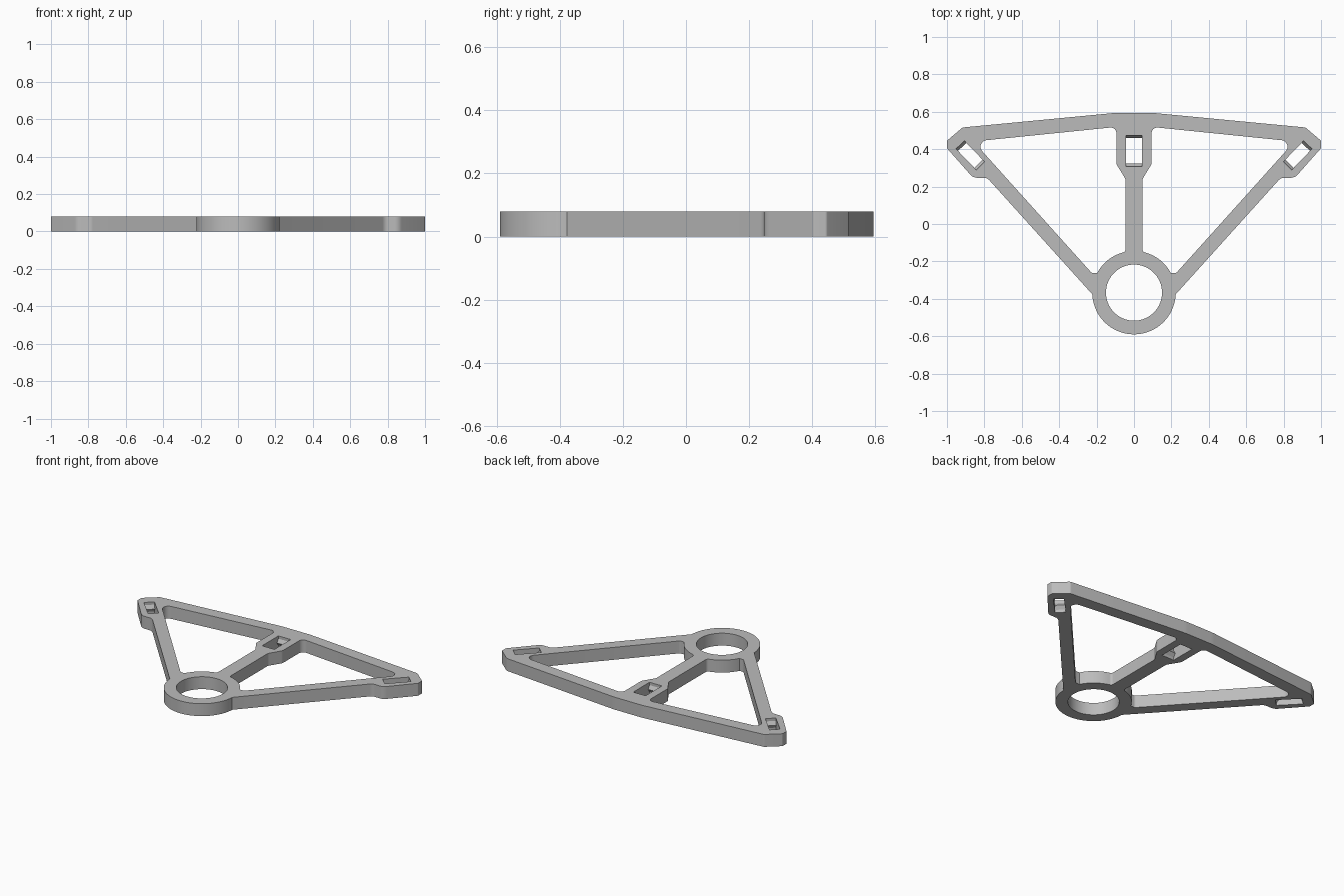
import bpy, bmesh, math
from mathutils import Vector, Matrix

if "Cube" in bpy.data.objects:
    bpy.data.objects.remove(bpy.data.objects["Cube"])

THICK = 0.08
RING = Vector((0, -0.367))
RING_R, BORE_R = 0.223, 0.15

grey = bpy.data.materials.new("plain grey")
grey.use_nodes = True
grey.diffuse_color = (0.5, 0.5, 0.5, 1)
grey.node_tree.nodes["Principled BSDF"].inputs["Base Color"].default_value = (0.5, 0.5, 0.5, 1)


def arc(center, r, a0, a1, n):
    """Points on an arc, angles in degrees."""
    steps = [math.radians(a0 + (a1 - a0) * i / n) for i in range(n + 1)]
    return [center + Vector((math.cos(a), math.sin(a))) * r for a in steps]


def rounded(corners, n=6):
    """Round each (x, y, radius) corner of a closed outline."""
    out = []
    for i, (x, y, r) in enumerate(corners):
        p = Vector((x, y))
        if r == 0:
            out.append(p)
            continue
        a = (Vector(corners[i - 1][:2]) - p).normalized()
        b = (Vector(corners[(i + 1) % len(corners)][:2]) - p).normalized()
        half = a.angle(b) / 2
        reach = r / math.tan(half)
        mid = p + (a + b).normalized() * r / math.sin(half)
        s, e = p + a * reach - mid, p + b * reach - mid
        sweep = s.angle_signed(e)
        out += [mid + Matrix.Rotation(-sweep * k / n, 2) @ s for k in range(n + 1)]
    return out


def mirror(points):
    return [Vector((-p.x, p.y)) for p in reversed(points)]


def smooth(ob):
    bpy.ops.object.select_all(action='DESELECT')
    ob.select_set(True)
    bpy.context.view_layer.objects.active = ob
    bpy.ops.object.shade_smooth_by_angle(angle=math.radians(30))


def add_mesh(name, mesh):
    ob = bpy.data.objects.new(name, mesh)
    mesh.materials.clear()
    mesh.materials.append(grey)
    bpy.context.collection.objects.link(ob)
    return ob


# Outer edge: right half, then mirrored, with the ring closing the bottom
half = rounded([(0, 0.594, 0), (0.1, 0.594, 0.3), (0.917, 0.516, 0.02),
                (1.0, 0.445, 0.01), (1.0, 0.405, 0.01), (0.86, 0.247, 0.05),
                (0.785, 0.247, 0.04), (0.222, -0.377, 0), (0, -0.3, 0)])[1:-1]
outer = half + arc(RING, RING_R, -4, -176, 40) + mirror(half)

# Window between the middle post, rear bar, arm and ring
ring_side = [(p.x, p.y, 0) for p in arc(RING, RING_R, 28, 73, 12)]
window = rounded(ring_side + [(0.045, -0.148, 0.018), (0.045, 0.24, 0.03),
                              (0.094, 0.32, 0.03), (0.094, 0.519, 0.03),
                              (0.858, 0.441, 0.035), (0.226, -0.262, 0.018)])

# Slots: centre, long direction, half length, half width
tilt = math.radians(46)
slots = [("middle", Vector((0, 0.391)), math.pi / 2, 0.083, 0.044),
         ("left", Vector((0.875, 0.367)), tilt, 0.078, 0.031),
         ("right", Vector((-0.875, 0.367)), math.pi - tilt, 0.078, 0.031)]
holes = []
for _, c, ang, hl, hw in slots:
    rot = Matrix.Rotation(ang, 2)
    holes.append([c + rot @ Vector((sx * hl, sy * hw))
                  for sx, sy in ((-1, -1), (1, -1), (1, 1), (-1, 1))])

# Frame plate: filled flat outline with holes, given its thickness
curve = bpy.data.curves.new("frame_outline", 'CURVE')
curve.dimensions = '2D'
curve.fill_mode = 'BOTH'
curve.extrude = THICK / 2
for pts in [outer, window, mirror(window), arc(RING, BORE_R, 0, 354, 59)] + holes:
    spline = curve.splines.new('POLY')
    spline.points.add(len(pts) - 1)
    for sp, p in zip(spline.points, pts):
        sp.co = (p.x, p.y, 0, 1)
    spline.use_cyclic_u = True
helper = bpy.data.objects.new("frame_outline", curve)
bpy.context.collection.objects.link(helper)
bpy.context.view_layer.update()
plate = bpy.data.meshes.new_from_object(
    helper.evaluated_get(bpy.context.evaluated_depsgraph_get()))
bpy.data.objects.remove(helper)
bm = bmesh.new()
bm.from_mesh(plate)
bmesh.ops.remove_doubles(bm, verts=bm.verts, dist=0.0002)
bmesh.ops.translate(bm, verts=bm.verts, vec=(0, 0, THICK / 2))
bmesh.ops.recalc_face_normals(bm, faces=bm.faces)
bm.to_mesh(plate)
bm.free()
smooth(add_mesh("frame_plate", plate))

# Wedge ridges at both ends of every slot
for name, c, ang, hl, hw in slots:
    bm = bmesh.new()
    for end in (-1, 1):
        tri = [(end * hl, 0.018), (end * (hl - 0.015), THICK / 2), (end * hl, THICK - 0.018)]
        face = bm.faces.new([bm.verts.new((x, -hw, z)) for x, z in tri])
        ext = bmesh.ops.extrude_face_region(bm, geom=[face])["geom"]
        bmesh.ops.translate(bm, vec=(0, 2 * hw, 0),
                            verts=[v for v in ext if isinstance(v, bmesh.types.BMVert)])
    bmesh.ops.recalc_face_normals(bm, faces=bm.faces)
    mesh = bpy.data.meshes.new(name + "_slot_ridges")
    bm.to_mesh(mesh)
    bm.free()
    ob = add_mesh(name + "_slot_ridges", mesh)
    ob.location = (c.x, c.y, 0)
    ob.rotation_euler.z = ang
